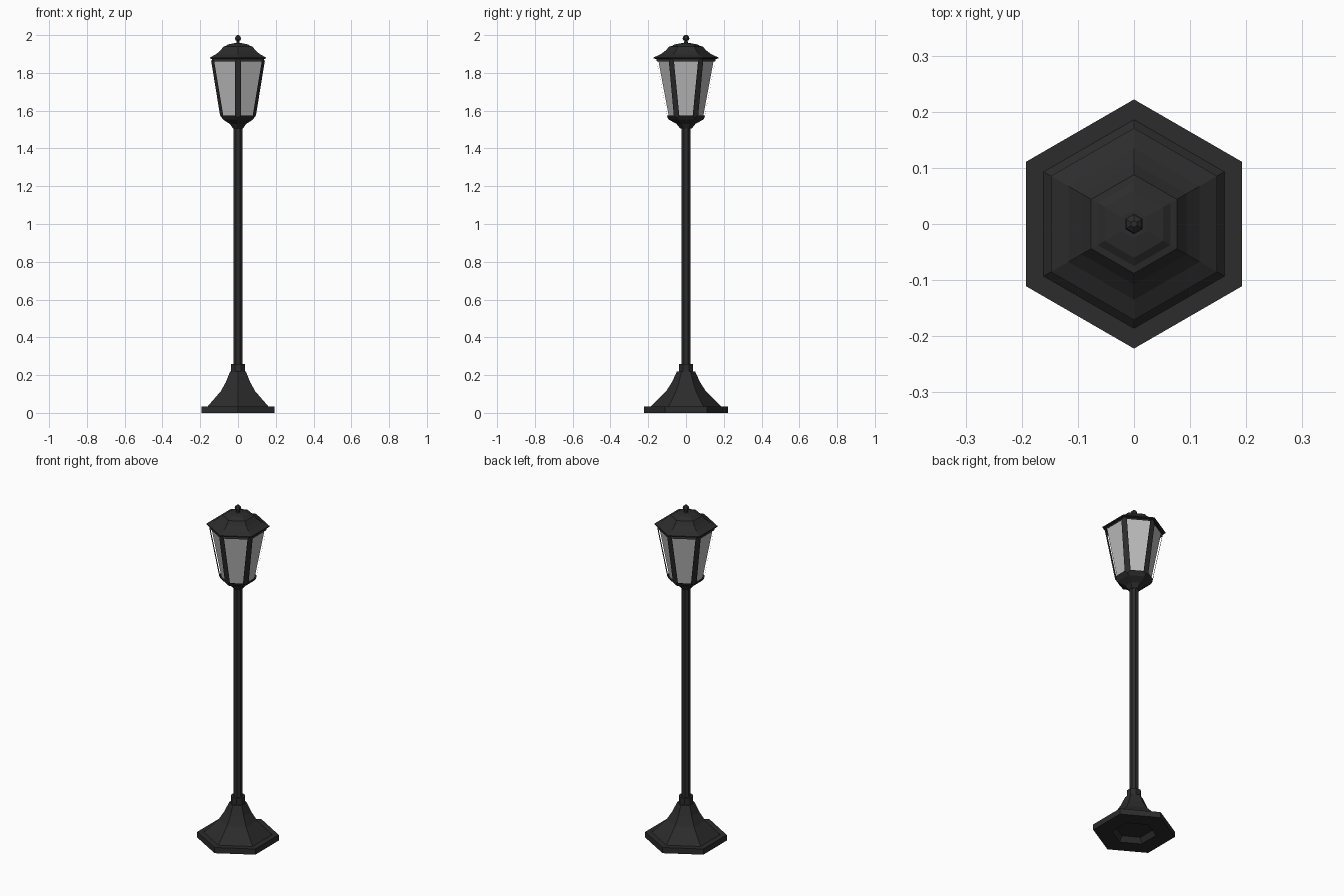
import bpy, bmesh, math

if "Cube" in bpy.data.objects:
    bpy.data.objects.remove(bpy.data.objects["Cube"])


def material(name, v):
    m = bpy.data.materials.new(name)
    m.diffuse_color = (v, v, v, 1)
    m.use_nodes = True
    m.node_tree.nodes["Principled BSDF"].inputs["Base Color"].default_value = m.diffuse_color
    return m


DARK = material("dark_metal", 0.025)
GLASS = material("frosted_glass", 0.5)


def finish(name, bm, mat):
    bmesh.ops.recalc_face_normals(bm, faces=bm.faces)
    me = bpy.data.meshes.new(name)
    bm.to_mesh(me)
    bm.free()
    me.materials.append(mat)
    ob = bpy.data.objects.new(name, me)
    bpy.context.collection.objects.link(ob)
    return ob


def loft(profile, sides=6, offset=math.pi / 2, caps=True):
    """Stack regular polygons of (radius, z) into a faceted solid."""
    bm = bmesh.new()
    rings = []
    for r, z in profile:
        rings.append([bm.verts.new((r * math.cos(offset + 2 * math.pi * i / sides),
                                    r * math.sin(offset + 2 * math.pi * i / sides), z))
                      for i in range(sides)])
    for a, b in zip(rings, rings[1:]):
        for i in range(sides):
            j = (i + 1) % sides
            bm.faces.new((a[i], a[j], b[j], b[i]))
    if caps:
        bm.faces.new(rings[0])
        bm.faces.new(rings[-1])
    return bm


# Base: recessed underside, hexagonal plate and concave flared skirt
finish("base", loft([(0.10, 0.03), (0.12, 0.0), (0.222, 0.0), (0.222, 0.034),
                     (0.186, 0.034), (0.105, 0.115), (0.073, 0.165),
                     (0.048, 0.22), (0.03, 0.22)]), DARK)

# Collar and pole
finish("collar", loft([(0.04, 0.21), (0.04, 0.26)], 8, math.pi / 8), DARK)
finish("pole", loft([(0.026, 0.2), (0.026, 1.53)], 8, math.pi / 8), DARK)

# Lantern holder flaring out of the pole
finish("lantern_holder", loft([(0.03, 1.505), (0.05, 1.53), (0.09, 1.552),
                               (0.098, 1.562)]), DARK)

# Lantern frame: tapered hexagon with a window inset in each side
bm = loft([(0.098, 1.562), (0.157, 1.876)], caps=False)
bmesh.ops.recalc_face_normals(bm, faces=bm.faces)
panes = list(bm.faces)
bmesh.ops.inset_individual(bm, faces=panes, thickness=0.02, depth=-0.008)
bmesh.ops.delete(bm, geom=panes, context='FACES')
finish("lantern_frame", bm, DARK)

# Glass body behind the windows
finish("lantern_glass", loft([(0.090, 1.565), (0.148, 1.874)]), GLASS)

# Roof with thin eave, curved slope and stepped cap
finish("roof", loft([(0.145, 1.872), (0.171, 1.876), (0.171, 1.882),
                     (0.135, 1.898), (0.108, 1.918), (0.088, 1.94),
                     (0.075, 1.942), (0.060, 1.951), (0.025, 1.957)]), DARK)

# Finial: stem and faceted ball
finish("finial", loft([(0.011, 1.95), (0.009, 1.97), (0.016, 1.974), (0.018, 1.982),
                       (0.015, 1.993), (0.006, 2.0)]), DARK)
